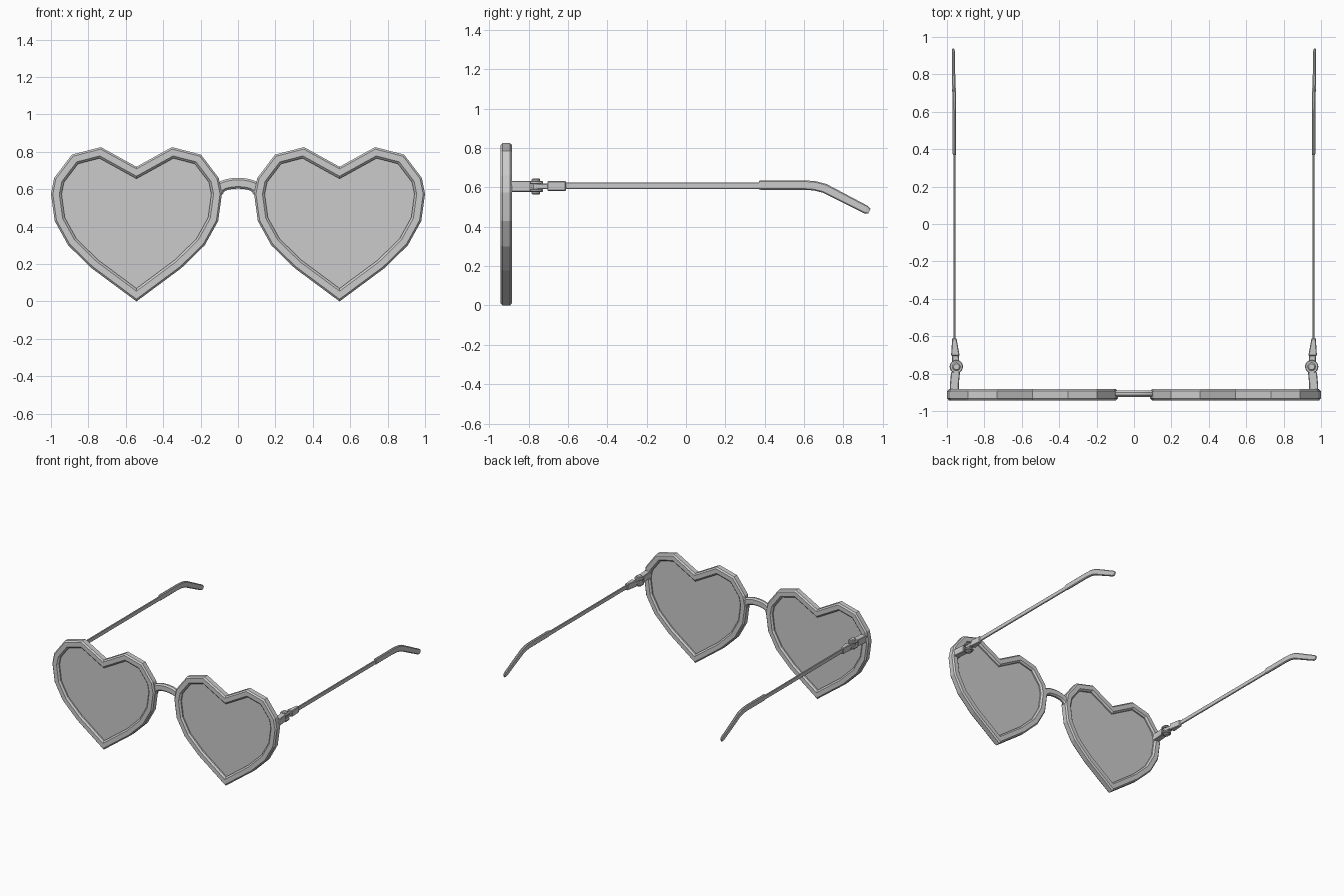
import bpy, bmesh, math
from mathutils import Vector

cube = bpy.data.objects.get("Cube")
if cube:
    bpy.data.objects.remove(cube, do_unlink=True)

LENS_X = 0.543
FRAME_Y = -0.913
HINGE_Z = 0.605

# Right half of the heart, from the bottom tip to the notch
HALF = [(0, 0), (.24, .178), (.365, .30), (.437, .43), (.457, .575),
        (.44, .66), (.345, .785), (.19, .825), (0, .72)]
HEART = [Vector(p) for p in HALF] + [Vector((-x, z)) for x, z in HALF[-2:0:-1]]


def inset(points, d):
    """Mitred inward offset of a counter-clockwise outline."""
    result = []
    for i, p in enumerate(points):
        a = (p - points[i - 1]).normalized()
        b = (points[(i + 1) % len(points)] - p).normalized()
        na, nb = Vector((-a.y, a.x)), Vector((-b.y, b.x))
        result.append(p + (na + nb) * d / (1 + na.dot(nb)))
    return result


def skin(name, rings, closed=False, smooth=None):
    """Join rings of points with quads; cap the ends unless closed."""
    bm = bmesh.new()
    loops = [[bm.verts.new(p) for p in ring] for ring in rings]
    n = len(loops[0])
    for i in range(len(loops) if closed else len(loops) - 1):
        a, b = loops[i], loops[(i + 1) % len(loops)]
        for j in range(n):
            k = (j + 1) % n
            bm.faces.new((a[j], a[k], b[k], b[j]))
    if not closed:
        bm.faces.new(loops[0])
        bm.faces.new(loops[-1])
    bmesh.ops.recalc_face_normals(bm, faces=bm.faces)
    mesh = bpy.data.meshes.new(name)
    bm.to_mesh(mesh)
    bm.free()
    obj = bpy.data.objects.new(name, mesh)
    bpy.context.collection.objects.link(obj)
    if smooth:
        bpy.ops.object.select_all(action='DESELECT')
        obj.select_set(True)
        bpy.context.view_layer.objects.active = obj
        bpy.ops.object.shade_smooth_by_angle(angle=math.radians(smooth))
    return obj


def sweep(name, path, side, width, height, chamfer, scales=None, smooth=None):
    """Sweep a chamfered rectangle along a path; width lies along side."""
    path, side = [Vector(p) for p in path], Vector(side)
    w, h, c = width / 2, height / 2, chamfer
    section = [(w, h - c), (w - c, h), (c - w, h), (-w, h - c),
               (-w, c - h), (c - w, -h), (w - c, -h), (w, c - h)]
    rings = []
    for i, p in enumerate(path):
        a = (p - path[max(i - 1, 0)]).normalized()
        b = (path[min(i + 1, len(path) - 1)] - p).normalized()
        up = (a + b).normalized().cross(side).normalized()
        s = scales[i] if scales else 1
        rings.append([p + (side * u + up * v) * s for u, v in section])
    return skin(name, rings, smooth=smooth)


def plate(name, outline, z0, z1, bevel=.004):
    """Flat hinge piece: plan outline extruded in z with softened edges."""
    obj = skin(name, [[(x, y, z) for x, y in outline] for z in (z0, z1)])
    mod = obj.modifiers.new("soft_edges", 'BEVEL')
    mod.width, mod.segments = bevel, 1
    return obj


def disc(x, y, radius, sides=16):
    return [(x + radius * math.cos(math.tau * i / sides),
             y + radius * math.sin(math.tau * i / sides)) for i in range(sides)]


# Cross-section of the rim: (inset from outline, depth)
RIM = [(0, -.019), (.01, -.03), (.044, -.03), (.056, -.018),
       (.056, .018), (.044, .03), (.01, .03), (0, .019)]

for label, s in (("left", 1), ("right", -1)):
    def heart_ring(d, y):
        return [(s * LENS_X + p.x, FRAME_Y + y, p.y) for p in inset(HEART, d)]

    # Rim and lens
    skin(label + "_rim", [heart_ring(d, y) for d, y in RIM], closed=True)
    skin(label + "_lens", [heart_ring(.05, y) for y in (-.008, .008)])

    # Hinge: front block, forked knuckles, tongue and rear plate
    px, py, z = s * .95, -.763, HINGE_Z
    plate(label + "_hinge_block",
          [(s * x, y) for x, y in ((.936, -.9), (.985, -.9), (.985, -.87),
                                   (.978, -.79), (.93, -.79), (.936, -.85))],
          z - .028, z + .028)
    for part, z0, z1 in (("upper", .012, .028), ("lower", -.028, -.012)):
        plate(label + "_hinge_%s_knuckle" % part, disc(px, py, .036), z + z0, z + z1)
    plate(label + "_hinge_tongue",
          [(s * x, y) for x, y in ((.93, -.78), (.97, -.78), (.974, -.69), (.938, -.69))],
          z - .014, z + .014)
    plate(label + "_hinge_rear_plate",
          [(s * x, y) for x, y in ((.932, -.705), (.978, -.705),
                                   (.972, -.61), (.949, -.61))],
          z - .023, z + .027)
    plate(label + "_hinge_pin", disc(px, py, .022), z - .042, z + .041, .006)

    # Temple rod and ear sleeve
    sweep(label + "_temple_rod", [(s * .96, -.63, .608), (s * .96, .42, .608)],
          (1, 0, 0), .012, .034, .003)
    sweep(label + "_ear_sleeve",
          [(s * .96, .37, .612), (s * .96, .378, .612), (s * .96, .60, .612),
           (s * .961, .655, .608), (s * .962, .705, .595), (s * .965, .80, .546),
           (s * .966, .915, .487), (s * .966, .932, .479)],
          (1, 0, 0), .019, .048, .006,
          scales=[.85, 1, 1, 1, 1, .95, .88, .6])

# Arched bridge between the rims
arch = []
for i in range(13):
    t = -1 + i / 6
    arch.append((.108 * math.sin(t * math.pi / 2), FRAME_Y + .006,
                 .578 + .054 * math.cos(t * math.pi / 2) ** .8 if abs(t) < 1 else .578))
sweep("bridge", arch, (0, 1, 0), .036, .058, .011, smooth=30)
